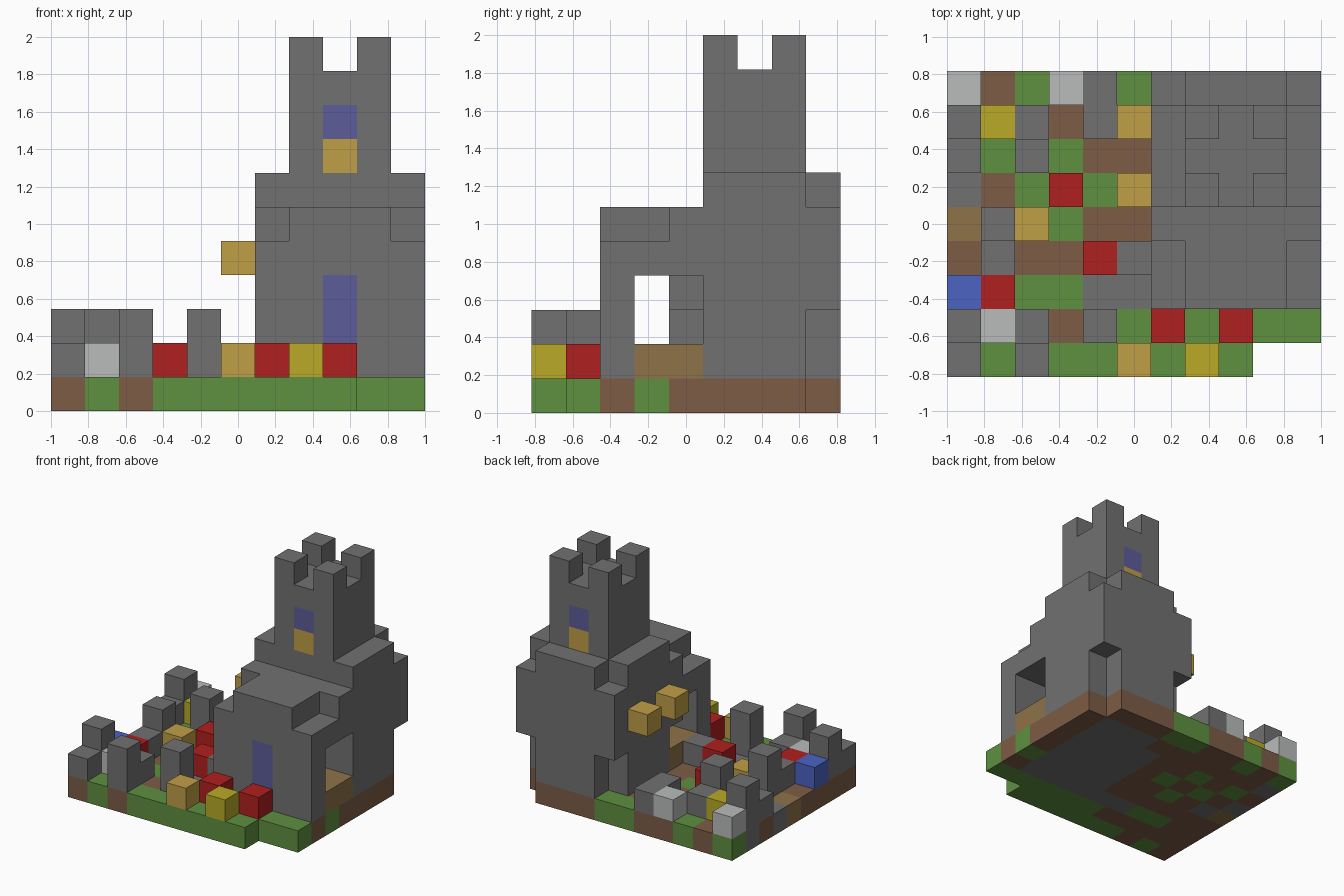
import bpy, bmesh
from mathutils import Vector

cube = bpy.data.objects.get("Cube")
if cube:
    bpy.data.objects.remove(cube, do_unlink=True)

S = 2 / 11  # block size

COLOURS = {
    "s": ("stone_grey", (0.165, 0.165, 0.165)),
    "g": ("grass_green", (0.112, 0.279, 0.051)),
    "b": ("earth_brown", (0.205, 0.107, 0.061)),
    "w": ("wood_tan", (0.27, 0.17, 0.065)),
    "T": ("lamp_gold", (0.527, 0.342, 0.061)),
    "Y": ("flower_yellow", (0.485, 0.402, 0.021)),
    "R": ("flower_red", (0.434, 0.014, 0.014)),
    "W": ("pale_white", (0.49, 0.5, 0.497)),
    "B": ("bright_blue", (0.07, 0.127, 0.546)),
    "P": ("window_violet", (0.107, 0.107, 0.328)),
}
materials = {}
for key, (name, rgb) in COLOURS.items():
    m = bpy.data.materials.new(name)
    m.diffuse_color = (*rgb, 1)
    m.use_nodes = True
    m.node_tree.nodes["Principled BSDF"].inputs["Base Color"].default_value = (*rgb, 1)
    materials[key] = m

cells = {}  # (column, row, level) -> (part, colour)


def fill(part, colour, xs, ys, zs):
    """Fill an inclusive box of blocks."""
    for i in range(xs[0], xs[1] + 1):
        for j in range(ys[0], ys[1] + 1):
            for k in range(zs[0], zs[1] + 1):
                cells[i, j, k] = (part, colour)


def carve(xs, ys, zs):
    for i in range(xs[0], xs[1] + 1):
        for j in range(ys[0], ys[1] + 1):
            for k in range(zs[0], zs[1] + 1):
                cells.pop((i, j, k), None)


def layer(level, rows, part_of):
    """Place one level of blocks from a plan drawn back row first."""
    for j, row in enumerate(reversed(rows)):
        for i, c in enumerate(row):
            if c != ".":
                cells[i, j, level] = (part_of(c), c)


# Ground slab
layer(0, [
    "gbgbbggbbb.",
    "sbbbbbbsssb",
    "bgbgbbssssb",
    "sbgbgbssssb",
    "wsbgbbssssb",
    "bbbbbbssssg",
    "bbggssssssb",
    "bbbbbgggggg",
    "bgbgggggg..",
], lambda c: "ground")

# Garden blocks and low ruin walls
layer(1, [
    "W..Ws......",
    "sYs.s......",
    "s.s........",
    "...R.......",
    ".sT........",
    ".s..Rs.....",
    "BR.........",
    "sWs.s.R.R..",
    "s.s..T.Y...",
], lambda c: "ruin_walls" if c == "s" else "garden_blocks")

# Taller ruin posts
for i, j in [(0, 1), (2, 0), (4, 1), (1, 4), (2, 6), (0, 7)]:
    fill("ruin_posts", "s", (i, i), (j, j), (1, 2))

# Keep body, stepped roof and missing back corners
fill("keep", "s", (6, 10), (2, 8), (1, 4))
fill("keep", "s", (7, 9), (2, 3), (5, 5))
fill("keep", "s", (6, 10), (4, 8), (5, 5))
fill("keep", "s", (6, 10), (5, 7), (6, 6))
fill("keep", "s", (7, 9), (8, 8), (6, 6))
for i in (6, 10):
    carve((i, i), (8, 8), (1, 2))

# Passage through the keep with a wooden floor
fill("passage_floor", "w", (6, 10), (3, 4), (1, 1))
carve((6, 10), (3, 3), (2, 3))
carve((6, 10), (4, 4), (2, 2))
carve((9, 10), (4, 4), (3, 3))

# Front door
fill("door", "P", (8, 8), (2, 2), (1, 3))

# Tower, corner battlements and windows
fill("tower", "s", (7, 9), (5, 7), (7, 9))
for i in (7, 9):
    for j in (5, 7):
        fill("battlements", "s", (i, i), (j, j), (10, 10))
for j in (5, 7):
    fill("window_sills", "T", (8, 8), (j, j), (7, 7))
    fill("windows", "P", (8, 8), (j, j), (8, 8))

# Wall lanterns
for j in (5, 7):
    fill("lanterns", "T", (5, 5), (j, j), (4, 4))


def build(part):
    """Make one object from the exposed block faces of a part."""
    own = {p: c for p, (n, c) in cells.items() if n == part}
    keys = sorted(set(own.values()))
    mesh = bpy.data.meshes.new(part)
    for key in keys:
        mesh.materials.append(materials[key])
    bm = bmesh.new()
    for pos, key in own.items():
        for axis in range(3):
            for sign in (-1, 1):
                n = Vector((0, 0, 0))
                n[axis] = sign
                if tuple(int(a + b) for a, b in zip(pos, n)) in cells:
                    continue
                u, v = Vector((0, 0, 0)), Vector((0, 0, 0))
                u[(axis + 1) % 3] = 1
                v[(axis + 2) % 3] = sign
                mid = Vector(pos) + Vector((0.5, 0.5, 0.5)) + n / 2
                corners = [mid + (a * u + b * v) / 2
                           for a, b in ((-1, -1), (1, -1), (1, 1), (-1, 1))]
                face = bm.faces.new([
                    bm.verts.new((c - Vector((5.5, 4.5, 0))) * S) for c in corners])
                face.material_index = keys.index(key)
    # Merge the blocks into clean flat walls
    bmesh.ops.remove_doubles(bm, verts=bm.verts, dist=S / 100)
    bmesh.ops.dissolve_limit(bm, angle_limit=0.01, verts=bm.verts,
                             edges=bm.edges, delimit={"MATERIAL"})
    bm.to_mesh(mesh)
    bm.free()
    bpy.context.collection.objects.link(bpy.data.objects.new(part, mesh))


for part in sorted({n for n, c in cells.values()}):
    build(part)
